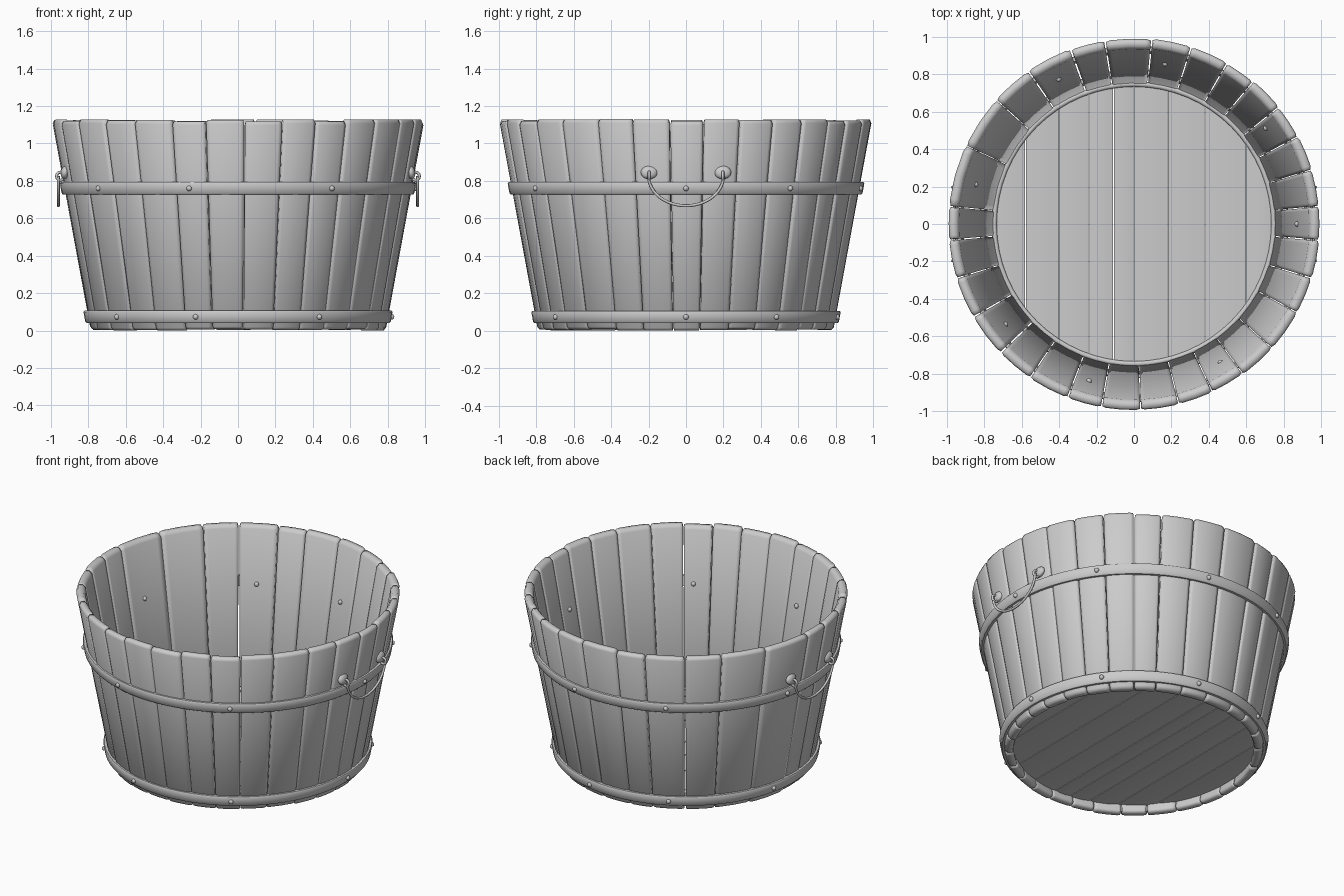
import bpy, bmesh, math, random
from mathutils import Vector, Matrix

if "Cube" in bpy.data.objects:
    bpy.data.objects.remove(bpy.data.objects["Cube"])

random.seed(4)
H = 1.13            # height of the tub
WALL = 0.055        # stave thickness

grey = bpy.data.materials.new("plain_grey")
grey.diffuse_color = (0.6, 0.6, 0.6, 1)
grey.use_nodes = True
grey.node_tree.nodes["Principled BSDF"].inputs["Base Color"].default_value = grey.diffuse_color


def R(z):
    """Outer radius of the tapered wall at height z."""
    return 0.79 + 0.208 * z / H


def finish(name, bm):
    bmesh.ops.recalc_face_normals(bm, faces=bm.faces)
    for f in bm.faces:
        f.smooth = True
    me = bpy.data.meshes.new(name)
    bm.to_mesh(me)
    bm.free()
    me.materials.append(grey)
    ob = bpy.data.objects.new(name, me)
    bpy.context.collection.objects.link(ob)
    return ob


def sharpen(ob, angle=40):
    bpy.ops.object.select_all(action='DESELECT')
    ob.select_set(True)
    bpy.context.view_layer.objects.active = ob
    bpy.ops.object.shade_smooth_by_angle(angle=math.radians(angle))


def polar(r, a, z):
    return Vector((r * math.cos(a), r * math.sin(a), z))


# Staves: tapered curved boards of uneven width, softened at all edges
joints = [5.5, 17, 28, 39, 50, 60, 72, 84.5, 99, 110, 124.7, 138, 155, 174.5,
          185, 197, 210, 224, 236, 249, 260, 272, 284, 295, 306, 318, 331.5,
          343, 355, 365.5]
US = (0, 0.1, 0.5, 0.9, 1)
bm = bmesh.new()
for a0, a1 in zip(joints, joints[1:]):
    gap = random.uniform(0.1, 0.3)
    a0, a1 = math.radians(a0 + gap), math.radians(a1 - gap)
    top = H - random.uniform(0, 0.012)
    low = random.uniform(0, 0.008)
    dr = random.uniform(-0.004, 0.002)
    rings = []
    for z, inset in ((low, 0.01), (low + 0.014, 0), (top - 0.02, 0), (top, 0.012)):
        ro, ri = R(z) + dr - inset, R(z) + dr - WALL + inset
        outer, inner = [], []
        for u in US:
            c = 0.006 if u in (0, 1) else 0
            v = 0.5 + (u - 0.5) * (1 - inset * 4)
            a = a0 + (a1 - a0) * v
            outer.append(bm.verts.new(polar(ro - c, a, z)))
            inner.append(bm.verts.new(polar(ri + c * 0.5, a, z)))
        rings.append((outer, inner))
    for (o0, i0), (o1, i1) in zip(rings, rings[1:]):
        l0, l1 = o0 + i0[::-1], o1 + i1[::-1]
        n = len(l0)
        for k in range(n):
            bm.faces.new((l0[k], l0[(k + 1) % n], l1[(k + 1) % n], l1[k]))
    for o, i in (rings[0], rings[-1]):
        for k in range(len(US) - 1):
            bm.faces.new((o[k], o[k + 1], i[k + 1], i[k]))
finish("staves", bm)

# Floor planks, cut to the round
edges = [-0.744, -0.58, -0.40, -0.24, -0.11, 0.0, 0.18, 0.38, 0.60, 0.744]
bm = bmesh.new()
for x0, x1 in zip(edges, edges[1:]):
    x0, x1 = x0 + 0.002, x1 - 0.002
    cols = []
    for k in range(5):
        x = x0 + (x1 - x0) * k / 4
        y = math.sqrt(max(0.755 ** 2 - x * x, 0.001))
        crown = 0.006 * math.sin(math.pi * k / 4)
        cols.append([bm.verts.new((x, sy * y, z)) for sy, z in
                     ((-1, 0.06 - crown), (1, 0.06 - crown),
                      (1, 0.10 + crown), (-1, 0.10 + crown))])
    for c, d in zip(cols, cols[1:]):
        for k in range(4):
            bm.faces.new((c[k], c[(k + 1) % 4], d[(k + 1) % 4], d[k]))
    bm.faces.new(cols[0])
    bm.faces.new(cols[-1])
sharpen(finish("floor_planks", bm))


# Hoops and floor ring: lathed closed profiles
def lathe(name, profile, seg=64):
    bm = bmesh.new()
    rings = [[bm.verts.new(polar(r, math.tau * s / seg, z)) for r, z in profile]
             for s in range(seg)]
    n = len(profile)
    for s in range(seg):
        p, q = rings[s], rings[(s + 1) % seg]
        for k in range(n):
            bm.faces.new((p[k], q[k], q[(k + 1) % n], p[(k + 1) % n]))
    return finish(name, bm)


HOOPS = {"upper_hoop": 0.76, "lower_hoop": 0.073}
for name, z in HOOPS.items():
    prof = [(R(z + d) + t, z + d) for t, d in
            ((-0.01, -0.033), (0.012, -0.033), (0.018, -0.025),
             (0.018, 0.025), (0.012, 0.033), (-0.01, 0.033))]
    sharpen(lathe(name, prof))

lathe("floor_ring", [(0.748 + 0.014 * math.cos(t), 0.108 + 0.012 * math.sin(t))
                     for t in [math.tau * k / 8 for k in range(8)]])

# Rivets: domed heads on both hoops, with ends showing inside the upper one
bm = bmesh.new()
for deg in (0, 36, 79, 117.5, 166, 218, 254, 302):
    a = math.radians(deg)
    spots = [(R(z) + 0.018, z) for z in HOOPS.values()]
    spots.append((R(0.76) - WALL - 0.002, 0.76))
    for r, z in spots:
        m = Matrix.Translation(polar(r, a, z)) @ Matrix.Rotation(a, 4, 'Z')
        bmesh.ops.create_uvsphere(bm, u_segments=10, v_segments=6, radius=0.015,
                                  matrix=m)
finish("rivets", bm)


# Handles: wire bail hung on two round lugs, one on each side
def wire(name, pts, radius, seg=8, closed=False):
    cu = bpy.data.curves.new(name, 'CURVE')
    cu.dimensions = '3D'
    cu.bevel_depth = radius
    cu.bevel_resolution = 2
    cu.use_fill_caps = True
    sp = cu.splines.new('POLY')
    sp.points.add(len(pts) - 1)
    for p, co in zip(sp.points, pts):
        p.co = (*co, 1)
    sp.use_cyclic_u = closed
    cu.materials.append(grey)
    ob = bpy.data.objects.new(name, cu)
    bpy.context.collection.objects.link(ob)


for side, s in (("right", 1), ("left", -1)):
    pts = []
    for k in range(25):
        t = math.pi * k / 24
        pts.append((s * 0.96, 0.2 * math.cos(t), 0.825 - 0.158 * math.sin(t)))
    wire(side + "_handle", pts, 0.008)
    bm = bmesh.new()
    for y in (-0.197, 0.197):
        # domed lug plate lying on the wall
        m = (Matrix.Translation((s * 0.925, y, 0.845))
             @ Matrix.Rotation(s * math.radians(-10), 4, 'Y')
             @ Matrix.Diagonal((0.5, 1, 0.8, 1)))
        bmesh.ops.create_uvsphere(bm, u_segments=16, v_segments=10, radius=0.045,
                                  matrix=m)
        # eye the wire passes through
        eye = [(s * (0.95 + 0.02 * math.cos(t)), y, 0.825 + 0.022 * math.sin(t))
               for t in [math.tau * k / 12 for k in range(12)]]
        wire(side + "_handle_eye", eye, 0.008, closed=True)
    finish(side + "_handle_lugs", bm)
